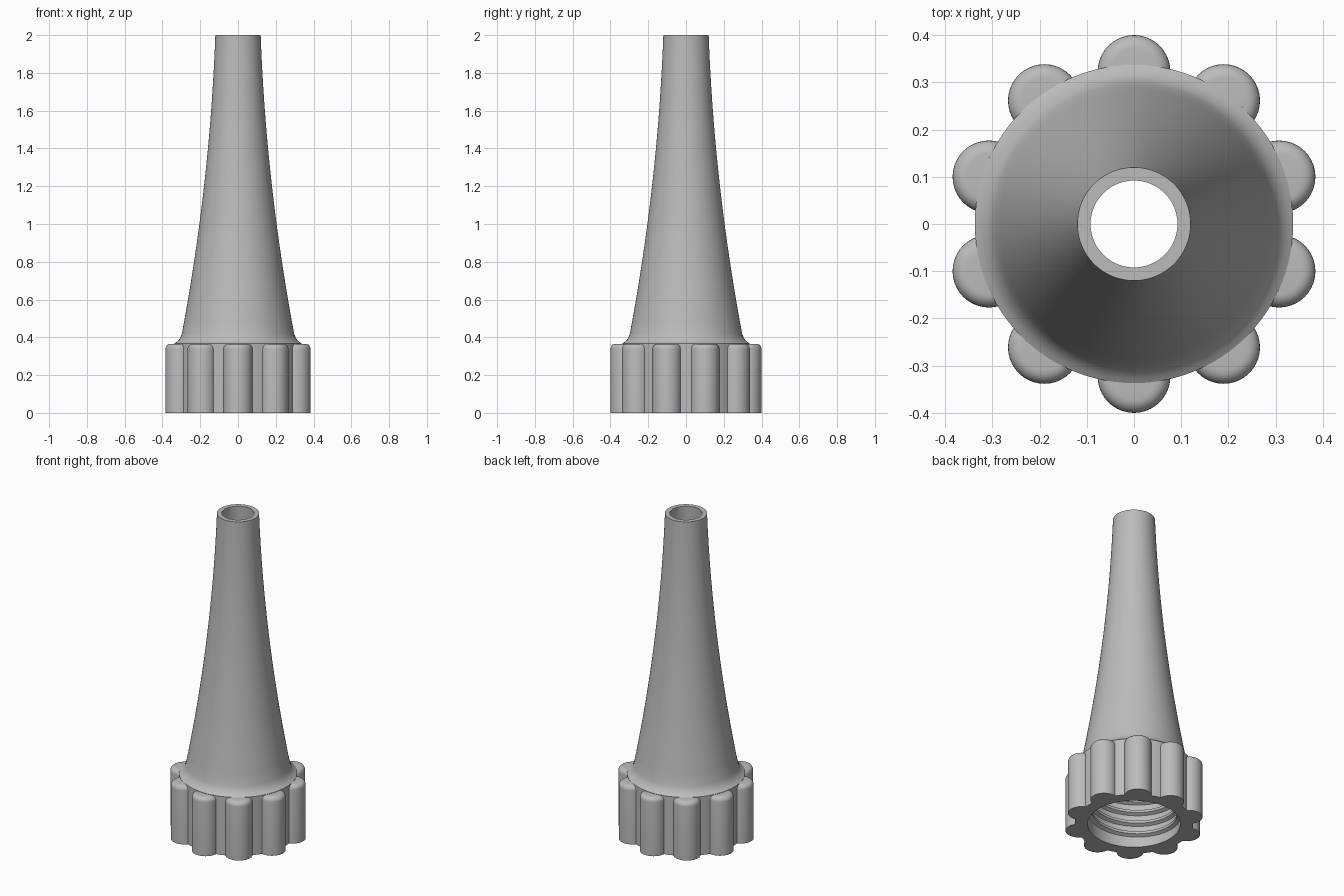
import bpy, bmesh, math

if "Cube" in bpy.data.objects:
    bpy.data.objects.remove(bpy.data.objects["Cube"])

grey = bpy.data.materials.new("plain grey")
grey.diffuse_color = (0.50, 0.50, 0.50, 1)
grey.use_nodes = True
grey.node_tree.nodes["Principled BSDF"].inputs["Base Color"].default_value = grey.diffuse_color


def finish(bm, name, angle=35):
    bmesh.ops.recalc_face_normals(bm, faces=bm.faces)
    mesh = bpy.data.meshes.new(name)
    bm.to_mesh(mesh)
    bm.free()
    mesh.materials.append(grey)
    ob = bpy.data.objects.new(name, mesh)
    bpy.context.collection.objects.link(ob)
    bpy.ops.object.select_all(action='DESELECT')
    ob.select_set(True)
    bpy.context.view_layer.objects.active = ob
    bpy.ops.object.shade_smooth_by_angle(angle=math.radians(angle))
    return ob


def bridge(bm, rings, closed=True):
    """Join consecutive vertex rings with quads."""
    for a, b in zip(rings, rings[1:]):
        n = len(a)
        for i in range(n if closed else n - 1):
            j = (i + 1) % n
            bm.faces.new((a[i], a[j], b[j], b[i]))


def lathe(name, profile, segs=96):
    bm = bmesh.new()
    rings = []
    for r, z in profile:
        rings.append([bm.verts.new((r * math.cos(t), r * math.sin(t), z))
                      for t in (2 * math.pi * i / segs for i in range(segs))])
    bridge(bm, rings + rings[:1])
    return finish(bm, name)


# Hollow nozzle: curved taper, filleted shoulder and collar wall
def taper(z):
    t = (2.0 - z) / 1.58
    return 0.12 + 0.058 * t + 0.119 * t * t


heights = [0.42 + 1.58 * i / 24 for i in range(25)]
outer = [(0.337, 0.0), (0.337, 0.368), (0.326, 0.375), (0.314, 0.386),
         (0.304, 0.402)] + [(taper(z), z) for z in heights]
inner = [(taper(z) - 0.028, z) for z in reversed(heights)]
inner += [(0.265, 0.38), (0.265, 0.0)]
lathe("nozzle_body", outer + inner)


# Grip lobes around the collar, with rounded top edges
def grip_lobe(index):
    a = math.pi / 2 + index * math.pi / 5
    rad, fillet, top, segs = 0.077, 0.028, 0.366, 40
    levels = [(rad, 0.0)]
    for k in range(7):
        t = k * math.pi / 12
        levels.append((rad - fillet * (1 - math.cos(t)),
                       top - fillet * (1 - math.sin(t))))
    bm = bmesh.new()
    rings = []
    for r, z in levels:
        ring = []
        for i in range(segs):
            t = 2 * math.pi * i / segs
            # the back is cut flat so it stays inside the collar wall
            x = 0.323 + max(r * math.cos(t), -0.03)
            y = r * math.sin(t)
            ring.append(bm.verts.new((x * math.cos(a) - y * math.sin(a),
                                      x * math.sin(a) + y * math.cos(a), z)))
        rings.append(ring)
    bridge(bm, rings)
    bm.faces.new(rings[0])
    bm.faces.new(rings[-1])
    finish(bm, f"grip_lobe_{index + 1}")


for i in range(10):
    grip_lobe(i)

# Helical thread inside the collar
bm = bmesh.new()
pitch, turns, steps = 0.07, 4, 64
section = [(0.272, -0.022), (0.245, -0.008), (0.245, 0.008), (0.272, 0.022)]
rings = []
for k in range(turns * steps + 1):
    t = 2 * math.pi * k / steps
    z0 = 0.04 + pitch * k / steps
    rings.append([bm.verts.new((r * math.cos(t), r * math.sin(t), z0 + dz))
                  for r, dz in section])
bridge(bm, rings)
bm.faces.new(rings[0])
bm.faces.new(rings[-1])
finish(bm, "inner_thread")
